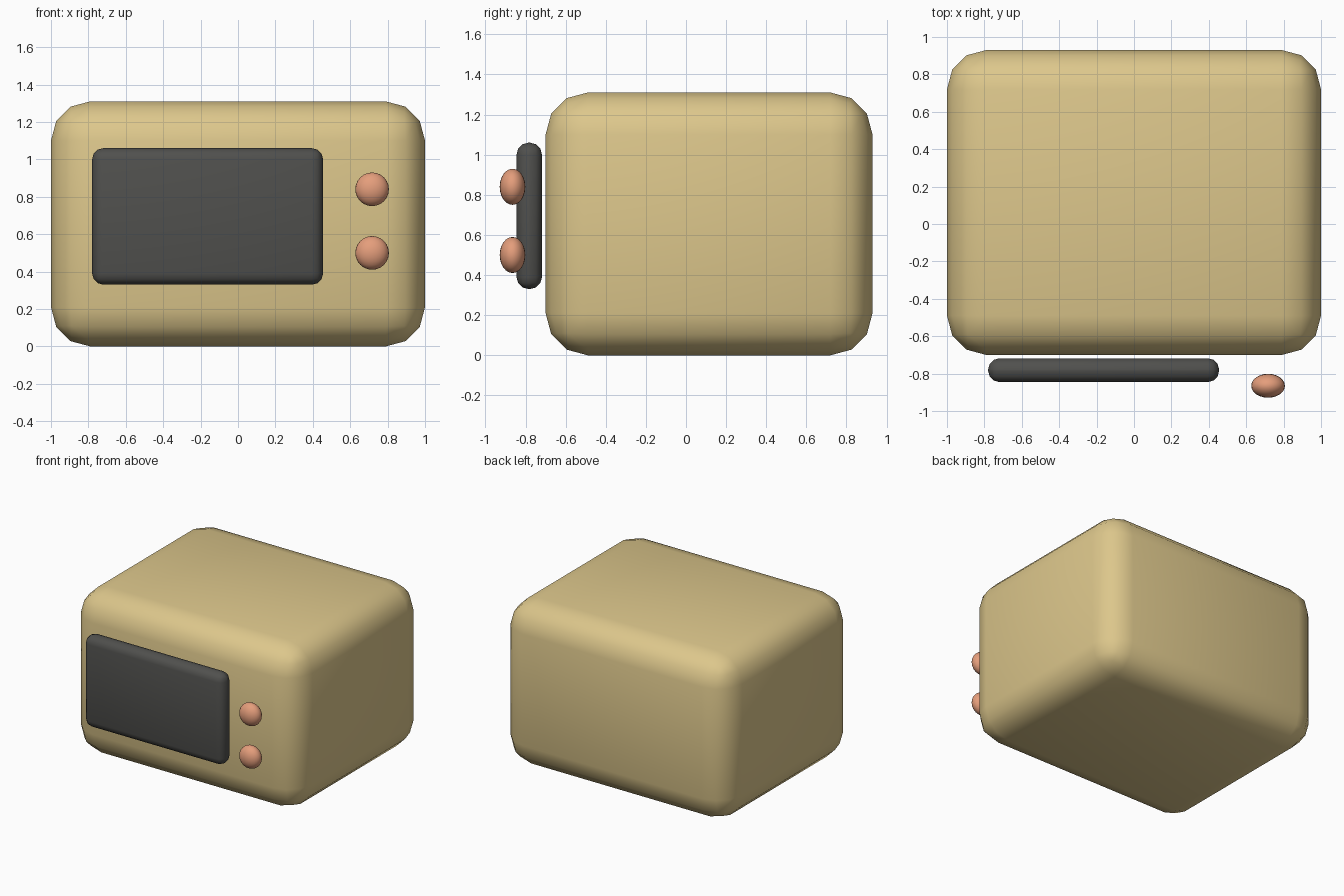
import bpy

if "Cube" in bpy.data.objects:
    bpy.data.objects.remove(bpy.data.objects["Cube"])


def material(name, color):
    m = bpy.data.materials.new(name)
    m.diffuse_color = (*color, 1)
    m.use_nodes = True
    m.node_tree.nodes["Principled BSDF"].inputs["Base Color"].default_value = m.diffuse_color
    return m


def finish(name, mat):
    ob = bpy.context.object
    ob.name = name
    ob.data.materials.append(mat)
    bpy.ops.object.transform_apply(location=False, rotation=False, scale=True)
    bpy.ops.object.shade_smooth()
    return ob


def rounded_box(name, lo, hi, radius, segments, mat):
    centre = [(a + b) / 2 for a, b in zip(lo, hi)]
    bpy.ops.mesh.primitive_cube_add(size=1, location=centre)
    bpy.context.object.scale = [b - a for a, b in zip(lo, hi)]
    ob = finish(name, mat)
    bevel = ob.modifiers.new("rounding", 'BEVEL')
    bevel.width = radius
    bevel.segments = segments
    bevel.limit_method = 'NONE'
    return ob


cream = material("cream_shell", (0.72, 0.57, 0.26))
dark = material("dark_glass", (0.08, 0.08, 0.075))
coral = material("coral_knob", (0.78, 0.34, 0.2))

# Body shell and the window panel floating just ahead of it
rounded_box("body", (-1, -0.70, 0), (1, 0.93, 1.31), 0.21, 3, cream)
rounded_box("window", (-0.78, -0.845, 0.33), (0.455, -0.718, 1.06), 0.06, 3, dark)

# Two control knobs, flattened front to back
for name, z in (("upper_knob", 0.84), ("lower_knob", 0.50)):
    bpy.ops.mesh.primitive_uv_sphere_add(segments=24, ring_count=12, radius=0.09,
                                         location=(0.717, -0.865, z))
    bpy.context.object.scale = (1, 0.71, 1)
    finish(name, coral)
